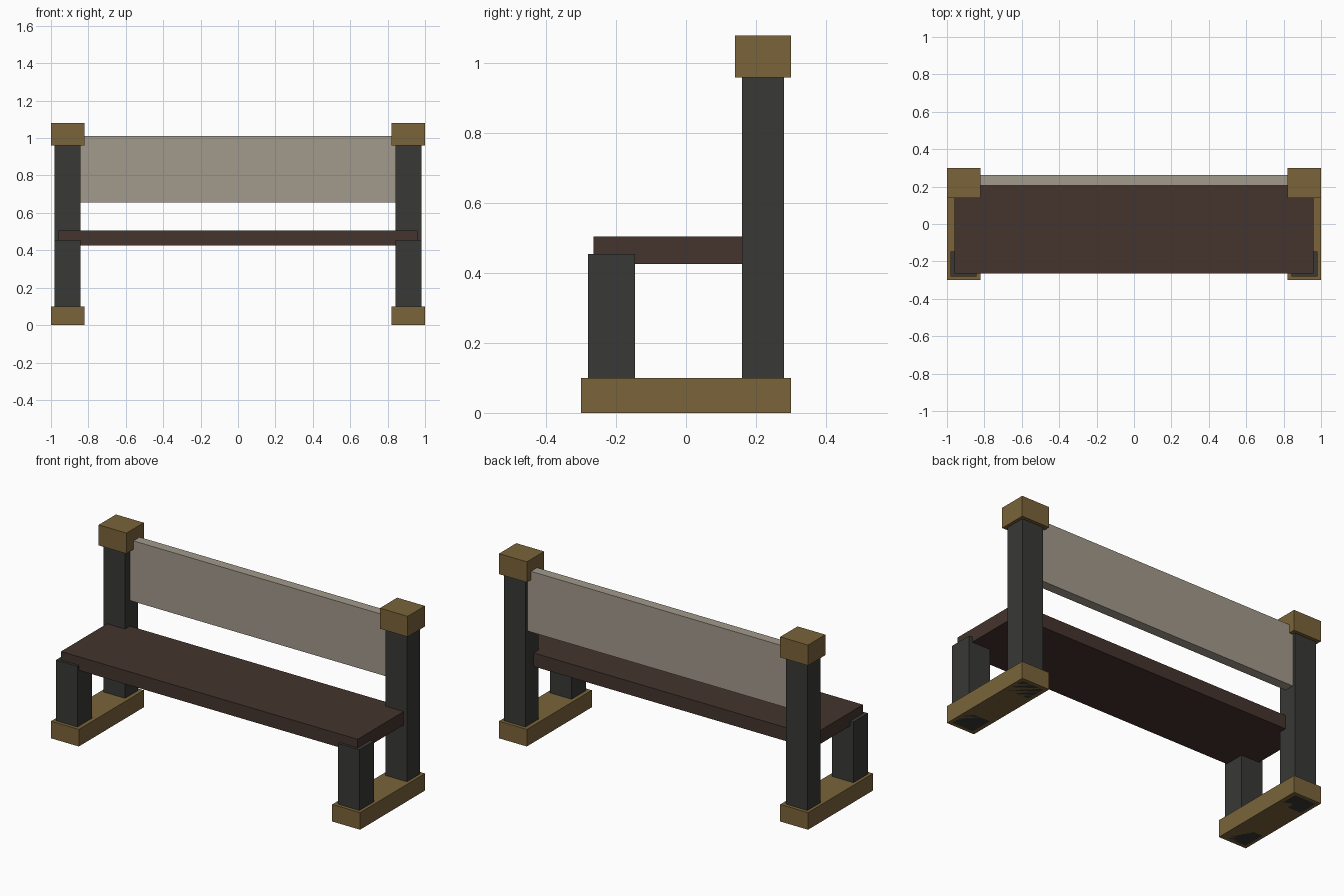
import bpy

if "Cube" in bpy.data.objects:
    bpy.data.objects.remove(bpy.data.objects["Cube"])


def material(name, rgb):
    m = bpy.data.materials.new(name)
    m.diffuse_color = (*rgb, 1.0)
    m.use_nodes = True
    m.node_tree.nodes["Principled BSDF"].inputs["Base Color"].default_value = m.diffuse_color
    return m


GOLD = material("ochre", (0.195, 0.127, 0.042))
DARK = material("charcoal", (0.040, 0.040, 0.037))
BROWN = material("dark_brown", (0.058, 0.034, 0.026))
STONE = material("pale_grey", (0.36, 0.32, 0.26))


def box(name, xr, yr, zr, mat):
    """Axis-aligned box given by its x, y and z ranges."""
    lo, hi = zip(xr, yr, zr)
    bpy.ops.mesh.primitive_cube_add(size=1)
    ob = bpy.context.object
    ob.name = name
    for v in ob.data.vertices:
        v.co = [l + (c + 0.5) * (h - l) for c, l, h in zip(v.co, lo, hi)]
    ob.data.materials.append(mat)
    return ob


def mirrored_box(name, xr, yr, zr, mat):
    """Box on both ends of the bench."""
    box("right_" + name, xr, yr, zr, mat)
    box("left_" + name, (-xr[1], -xr[0]), yr, zr, mat)


# End frames: foot, two posts and a cap on each side
mirrored_box("foot", (0.82, 1.0), (-0.30, 0.30), (0.0, 0.10), GOLD)
mirrored_box("front_post", (0.843, 0.982), (-0.28, -0.146), (0.0, 0.455), DARK)
mirrored_box("back_post", (0.843, 0.982), (0.16, 0.28), (0.0, 0.97), DARK)
mirrored_box("post_cap", (0.82, 1.0), (0.14, 0.30), (0.96, 1.08), GOLD)

# Seat plank and back rest panel
box("seat", (-0.96, 0.96), (-0.265, 0.205), (0.426, 0.505), BROWN)
box("back_rest", (-0.86, 0.86), (0.205, 0.262), (0.655, 1.01), STONE)
